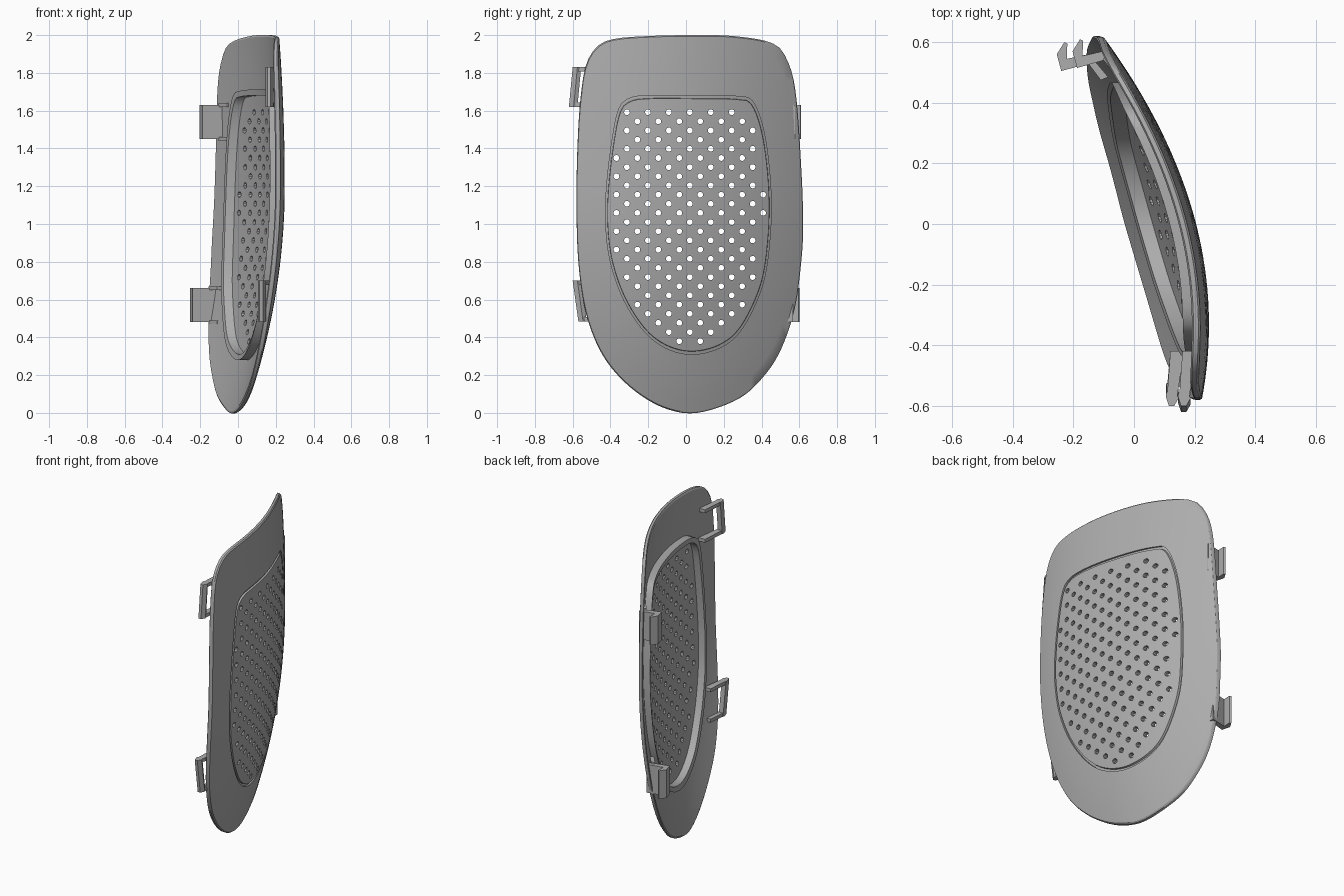
import bpy, bmesh, math
from mathutils import Vector

cube = bpy.data.objects.get("Cube")
if cube:
    bpy.data.objects.remove(cube, do_unlink=True)

grey = bpy.data.materials.new("mid grey plastic")
grey.use_nodes = True
grey.diffuse_color = (0.42, 0.42, 0.42, 1)
grey.node_tree.nodes["Principled BSDF"].inputs["Base Color"].default_value = grey.diffuse_color

N = 160
CY, CZ = 0.02, 1.0

# Outlines as (y, z) control points
OUTER = [(0.03, 2), (0.25, 1.995), (0.45, 1.96), (0.53, 1.88), (0.58, 1.7), (0.61, 1.3),
         (0.62, 1), (0.61, 0.8), (0.575, 0.55), (0.5, 0.33), (0.4, 0.18), (0.27, 0.07),
         (0.06, 0), (-0.1, 0.02), (-0.25, 0.1), (-0.38, 0.22), (-0.47, 0.36), (-0.535, 0.55),
         (-0.57, 0.8), (-0.58, 1.1), (-0.575, 1.4), (-0.56, 1.65), (-0.53, 1.84),
         (-0.47, 1.94), (-0.38, 1.98), (-0.2, 1.995)]
OPENING = [(0.03, 1.68), (0.28, 1.675), (0.36, 1.64), (0.42, 1.45), (0.45, 1.15), (0.44, 0.88),
           (0.4, 0.66), (0.3, 0.45), (0.19, 0.35), (0.04, 0.31), (-0.1, 0.34), (-0.22, 0.43),
           (-0.33, 0.6), (-0.4, 0.8), (-0.425, 1), (-0.42, 1.2), (-0.39, 1.45),
           (-0.355, 1.61), (-0.3, 1.665), (-0.2, 1.68)]


def surface(y, z):
    """x of the curved outer face."""
    bend = 0.146 if z < 1.2 else 0.047
    return 0.205 - 0.2565 * y - 0.386 * y * y - bend * (z - 1.2) ** 2


def polar(points):
    """Radius function of a smooth closed outline around the centre."""
    pts, dense = [Vector(p) for p in points], []
    n = len(pts)
    for i in range(n):
        a, b, c, d = (pts[(i + k) % n] for k in (-1, 0, 1, 2))
        for s in range(12):
            t = s / 12
            p = 0.5 * (2 * b + (c - a) * t + (2 * a - 5 * b + 4 * c - d) * t * t
                       + (3 * b - a - 3 * c + d) * t ** 3)
            v = p - Vector((CY, CZ))
            dense.append((math.atan2(v.y, v.x), v.length))
    dense.sort()
    first, last = dense[0], dense[-1]
    dense = ([(last[0] - math.tau, last[1])] + dense + [(first[0] + math.tau, first[1])])

    def radius(angle):
        angle = math.atan2(math.sin(angle), math.cos(angle))
        for (a0, r0), (a1, r1) in zip(dense, dense[1:]):
            if a0 <= angle <= a1:
                return r0 + (r1 - r0) * (angle - a0) / max(a1 - a0, 1e-9)
        return first[1]
    return radius


outer, opening = polar(OUTER), polar(OPENING)
ANGLES = [math.tau * i / N for i in range(N)]
OUT_R = [outer(a) for a in ANGLES]
IN_R = [opening(a) for a in ANGLES]


def finish(name, bm, smooth=True):
    bmesh.ops.recalc_face_normals(bm, faces=bm.faces)
    mesh = bpy.data.meshes.new(name)
    bm.to_mesh(mesh)
    bm.free()
    ob = bpy.data.objects.new(name, mesh)
    bpy.context.collection.objects.link(ob)
    mesh.materials.append(grey)
    if smooth:
        smooth_edges(ob)
    return ob


def smooth_edges(ob):
    bpy.ops.object.select_all(action='DESELECT')
    ob.select_set(True)
    bpy.context.view_layer.objects.active = ob
    bpy.ops.object.shade_smooth_by_angle(angle=math.radians(30))


def add_ring(bm, radii, depth):
    ring = []
    for a, r in zip(ANGLES, radii):
        y, z = CY + r * math.cos(a), CZ + r * math.sin(a)
        ring.append(bm.verts.new((surface(y, z) - depth, y, z)))
    return ring


def bridge(bm, r0, r1):
    for i in range(N):
        j = (i + 1) % N
        bm.faces.new((r0[i], r0[j], r1[j], r1[i]))


# Curved frame with a collar around the opening on its inner side
profile = [(0, 0.022), (0, 0.006), (0.02, 0), (0.2, 0), (0.4, 0), (0.6, 0), (0.8, 0), (1, 0),
           (1, 0.03), (1, 0.075), (0.9, 0.075), (0.9, 0.028), (0.6, 0.028), (0.3, 0.028),
           (0.03, 0.028)]
bm = bmesh.new()
rings = [add_ring(bm, [o + (i - o) * t for o, i in zip(OUT_R, IN_R)], d) for t, d in profile]
for k, ring in enumerate(rings):
    bridge(bm, ring, rings[(k + 1) % len(rings)])
finish("frame", bm)

# Grille plate with a groove round its border
steps = [k * 0.975 / 9 for k in range(1, 10)]
profile = ([(s, 0) for s in steps] + [(0.978, 0.012), (1.004, 0.012), (1.004, 0.028)]
           + [(s, 0.028) for s in reversed(steps)])
bm = bmesh.new()
rings = [add_ring(bm, [r * s for r in IN_R], d) for s, d in profile]
for r0, r1 in zip(rings, rings[1:]):
    bridge(bm, r0, r1)
for ring, depth in ((rings[0], 0), (rings[-1], 0.028)):
    hub = bm.verts.new((surface(CY, CZ) - depth, CY, CZ))
    for i in range(N):
        bm.faces.new((hub, ring[i], ring[(i + 1) % N]))
grille = finish("grille", bm, False)

# Staggered pin cutters for the perforations
bm = bmesh.new()
for col in range(-8, 9):
    for row in range(-8, 9):
        y = 0.02 + col * 0.0555
        z = 1.01 + (row + 0.5 * (col % 2)) * 0.097
        reach = math.hypot(y - CY, z - CZ)
        if reach > opening(math.atan2(z - CZ, y - CY)) - 0.042:
            continue
        x = surface(y, z)
        ends = []
        for dx in (-0.06, 0.04):
            ends.append([bm.verts.new((x + dx, y + 0.0155 * math.cos(math.tau * k / 10),
                                       z + 0.0155 * math.sin(math.tau * k / 10)))
                         for k in range(10)])
        for k in range(10):
            j = (k + 1) % 10
            bm.faces.new((ends[0][k], ends[0][j], ends[1][j], ends[1][k]))
        bm.faces.new(ends[0])
        bm.faces.new(ends[1])
cutter = finish("hole_cutter", bm, False)
cutter.hide_render = True
cut = grille.modifiers.new("holes", 'BOOLEAN')
cut.operation, cut.solver, cut.object = 'DIFFERENCE', 'EXACT', cutter
bpy.context.view_layer.update()
solid = grille.evaluated_get(bpy.context.evaluated_depsgraph_get())
grille_mesh = bpy.data.meshes.new_from_object(solid)
grille.modifiers.clear()
grille.data = grille_mesh
bpy.data.objects.remove(cutter, do_unlink=True)
smooth_edges(grille)


def prism(name, pts, z0, z1, lean=0):
    """Plan polygon extruded upwards; lean shifts the top in y."""
    bm = bmesh.new()
    low = [bm.verts.new((x, y, z0)) for x, y in pts]
    top = [bm.verts.new((x, y + lean, z1)) for x, y in pts]
    bm.faces.new(low)
    bm.faces.new(top)
    for i in range(len(pts)):
        j = (i + 1) % len(pts)
        bm.faces.new((low[i], low[j], top[j], top[i]))
    return finish(name, bm, False)


# Hooked clips on the rear edge, each with two ribs
for label, tx, ty, z0, length in (("upper", -0.188, 0.515, 1.45, 0.115),
                                  ("lower", -0.24, 0.505, 0.48, 0.12)):
    hook = [(0, 0), (-0.015, 0.055), (0.01, 0.095), (0.02, 0.09), (0.018, 0.04),
            (length, 0.062), (length, 0.033)]
    prism(label + "_hook_clip", [(tx + x, ty + y) for x, y in hook], z0, z0 + 0.18)
    rib = [(0.085, 0.03), (0.105, 0.04), (0.155, -0.02), (0.13, -0.03)]
    for k, z in enumerate((z0 - 0.01, z0 + 0.17)):
        prism(f"{label}_hook_rib_{k + 1}", [(tx + x, ty + y) for x, y in rib], z, z + 0.02)

# Open U-shaped clips on the front edge
for label, x, z0, z1, lean in (("upper", 0.165, 1.62, 1.83, 0.02),
                               ("lower", 0.125, 0.485, 0.7, -0.03)):
    edge = -0.62 if lean > 0 else -0.57
    plate = [(x - 0.02, edge + 0.03), (x - 0.01, edge), (x + 0.008, edge),
             (x + 0.022, edge + 0.025), (x + 0.012, edge + 0.045), (x - 0.018, edge + 0.045)]
    prism(label + "_loop_clip", plate, z0, z1, lean)
    for k, z in enumerate((z0, z1 - 0.022)):
        shift = lean if k else 0
        arm = [(x - 0.016, edge + 0.03 + shift), (x + 0.016, edge + 0.02 + shift),
               (x + 0.04, -0.42), (x - 0.005, -0.42)]
        prism(f"{label}_loop_arm_{k + 1}", arm, z, z + 0.022)
